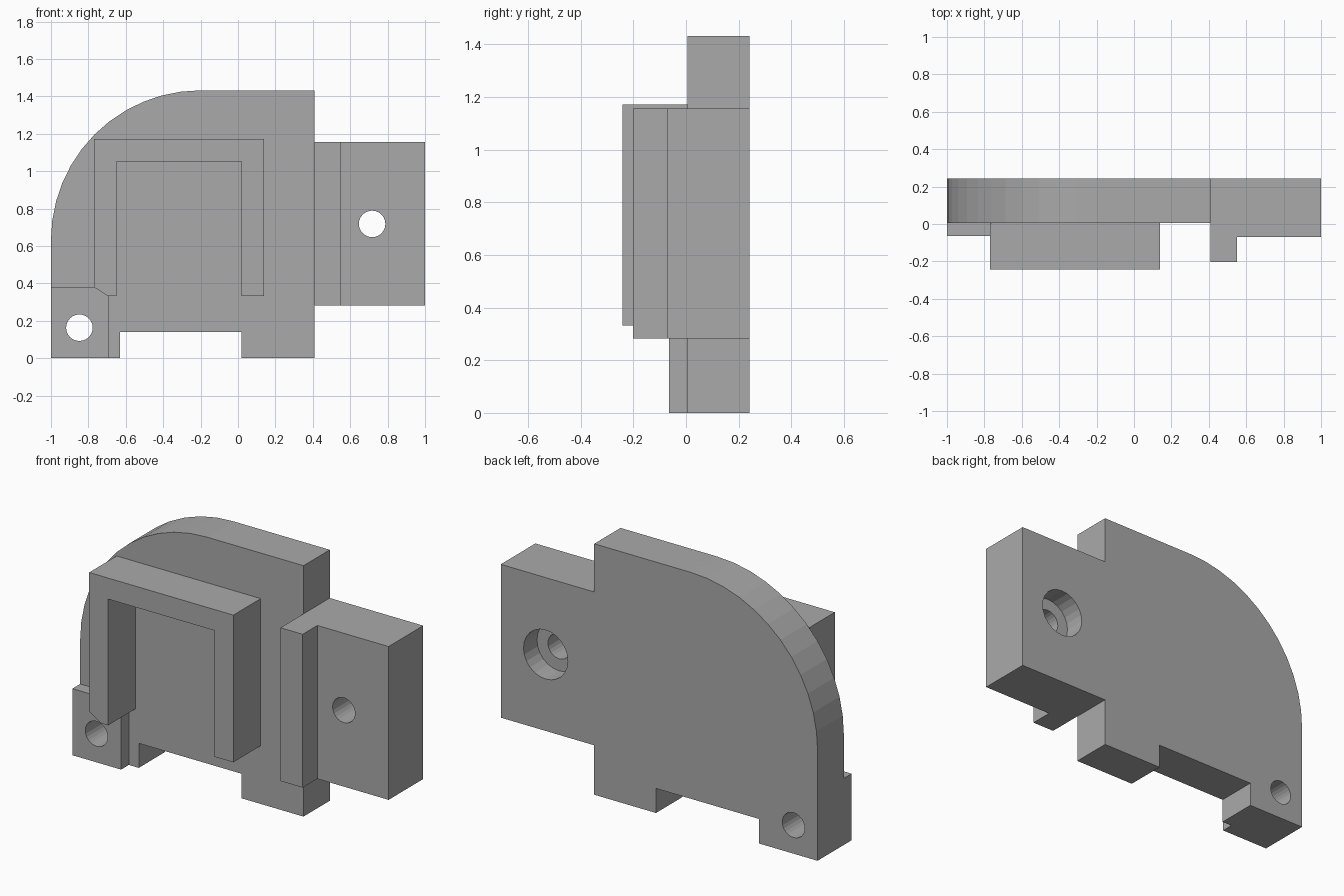
import bpy, bmesh, math
from mathutils import Matrix

cube = bpy.data.objects.get("Cube")
if cube:
    bpy.data.objects.remove(cube, do_unlink=True)

grey = bpy.data.materials.new("plain grey")
grey.use_nodes = True
GREY = (0.4, 0.4, 0.4, 1)
grey.diffuse_color = GREY
grey.node_tree.nodes["Principled BSDF"].inputs["Base Color"].default_value = GREY


def finish(name, bm):
    bmesh.ops.recalc_face_normals(bm, faces=bm.faces)
    mesh = bpy.data.meshes.new(name)
    bm.to_mesh(mesh)
    bm.free()
    obj = bpy.data.objects.new(name, mesh)
    bpy.context.collection.objects.link(obj)
    mesh.materials.append(grey)
    return obj


def slab(name, outline, y0, y1):
    """Extrude a front outline of (x, z) points from y0 to y1."""
    bm = bmesh.new()
    face = bm.faces.new([bm.verts.new((x, y0, z)) for x, z in outline])
    moved = bmesh.ops.extrude_face_region(bm, geom=[face])["geom"]
    verts = [v for v in moved if isinstance(v, bmesh.types.BMVert)]
    bmesh.ops.translate(bm, verts=verts, vec=(0, y1 - y0, 0))
    return finish(name, bm)


def box(name, x0, x1, y0, y1, z0, z1):
    return slab(name, [(x0, z0), (x1, z0), (x1, z1), (x0, z1)], y0, y1)


def side_slab(name, plan, z0, z1):
    """Extrude a plan outline of (x, y) points upward."""
    bm = bmesh.new()
    face = bm.faces.new([bm.verts.new((x, y, z0)) for x, y in plan])
    moved = bmesh.ops.extrude_face_region(bm, geom=[face])["geom"]
    verts = [v for v in moved if isinstance(v, bmesh.types.BMVert)]
    bmesh.ops.translate(bm, verts=verts, vec=(0, 0, z1 - z0))
    return finish(name, bm)


def drill(targets, name, x, z, radius, y0, y1):
    """Cut a round hole along y through each target."""
    bm = bmesh.new()
    place = Matrix.Translation((x, (y0 + y1) / 2, z)) @ Matrix.Rotation(math.pi / 2, 4, "X")
    bmesh.ops.create_cone(bm, cap_ends=True, segments=24, radius1=radius,
                          radius2=radius, depth=y1 - y0, matrix=place)
    cutter = finish(name, bm)
    cutter.hide_render = True
    cutter.hide_set(True)
    cutter.display_type = "WIRE"
    for obj in targets:
        mod = obj.modifiers.new(name, "BOOLEAN")
        mod.operation = "DIFFERENCE"
        mod.solver = "EXACT"
        mod.object = cutter
        bpy.context.view_layer.objects.active = obj
        bpy.ops.object.modifier_apply(modifier=name)
    bpy.data.objects.remove(cutter, do_unlink=True)


FRONT, BACK, EDGE = 0.005, 0.242, 0.41

# Main plate with one rounded corner and a notch in the foot
steps, radius = 12, 0.8
arc = [(-0.2 - radius * math.sin(a), 0.632 + radius * math.cos(a))
       for a in (math.pi / 2 * i / steps for i in range(steps + 1))]
plate = slab("main_plate", [(EDGE, 0), (EDGE, 1.432)] + arc +
             [(-1, 0), (-0.63, 0), (-0.63, 0.14), (0.02, 0.14), (0.02, 0)], FRONT, BACK)

# Mounting lug at the lower corner
lug = box("corner_lug", -1, -0.693, -0.065, FRONT, 0, 0.38)

# Side tab with a raised lip beside the plate
tab = side_slab("side_tab", [(EDGE, BACK), (EDGE, -0.202), (0.55, -0.202),
                             (0.55, -0.07), (1, -0.07), (1, BACK)], 0.282, 1.157)

# Raised arch with a chamfered leg
slab("front_arch", [(-0.77, 0.38), (-0.695, 0.332), (-0.65, 0.332), (-0.65, 1.052),
                    (0.02, 1.052), (0.02, 0.332), (0.14, 0.332), (0.14, 1.172),
                    (-0.77, 1.172)], -0.242, FRONT)

# Screw holes and the counterbore behind the tab
drill([plate, lug], "lug_hole", -0.848, 0.163, 0.071, -0.5, 0.5)
drill([tab], "tab_hole", 0.717, 0.718, 0.071, -0.5, 0.5)
drill([tab], "tab_counterbore", 0.717, 0.718, 0.14, 0.12, 0.5)
